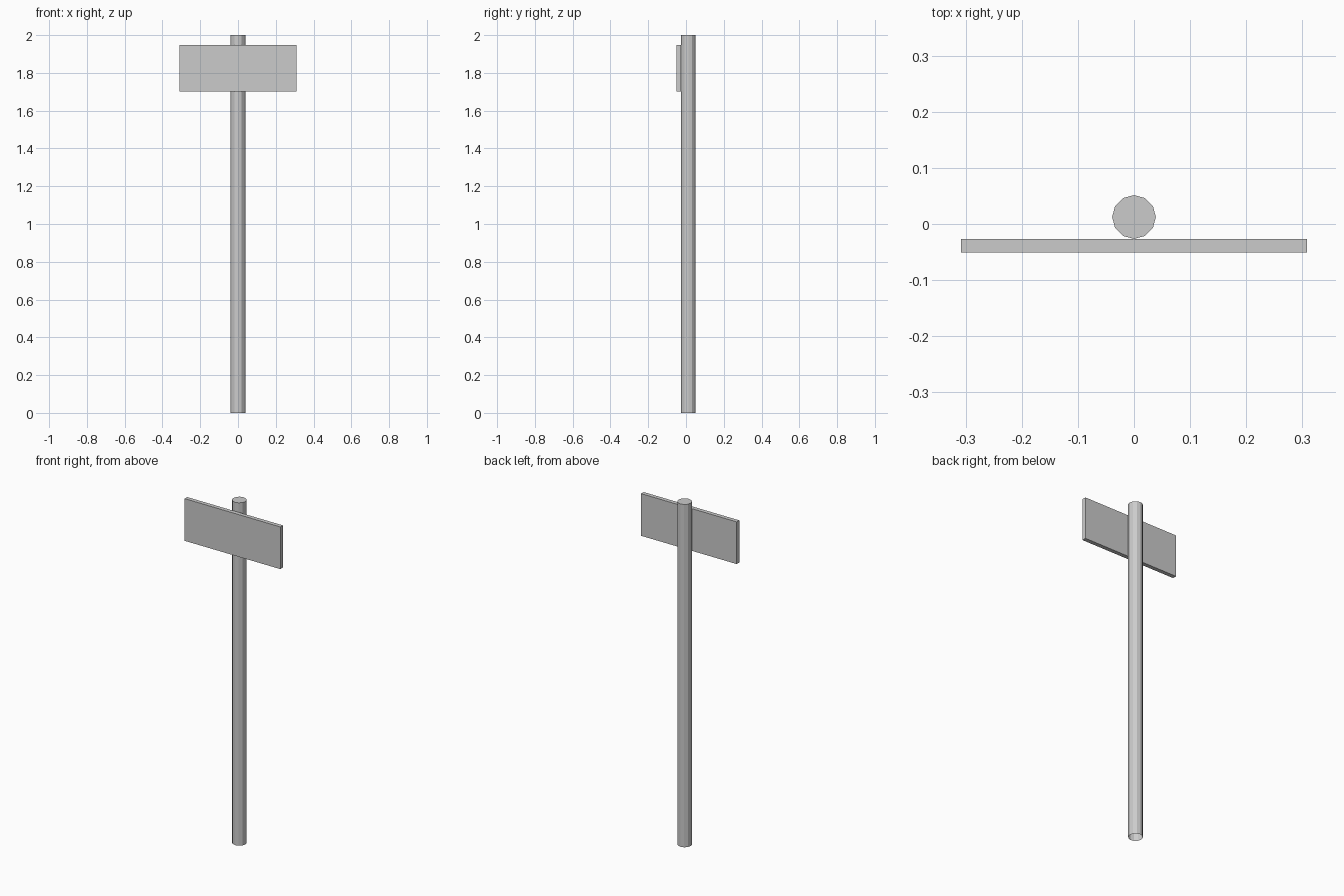
import bpy, bmesh
from mathutils import Matrix

if "Cube" in bpy.data.objects:
    bpy.data.objects.remove(bpy.data.objects["Cube"])


def make_object(name, bm):
    mesh = bpy.data.meshes.new(name)
    bm.to_mesh(mesh)
    bm.free()
    obj = bpy.data.objects.new(name, mesh)
    bpy.context.collection.objects.link(obj)
    return obj


# Twelve-sided post, closed on top and open at the ground
bm = bmesh.new()
bmesh.ops.create_cone(bm, cap_ends=True, segments=12, radius1=0.039, radius2=0.039,
                      depth=2.0, matrix=Matrix.Translation((0, 0.0125, 1.0)))
bottom = [f for f in bm.faces if f.normal.z < -0.9]
bmesh.ops.delete(bm, geom=bottom, context='FACES_ONLY')
make_object("post", bm)

# Sign board resting against the front of the post
bm = bmesh.new()
bmesh.ops.create_cube(bm, size=1.0, matrix=Matrix.Translation((0, -0.0385, 1.825))
                      @ Matrix.Diagonal((0.617, 0.024, 0.246, 1)))
make_object("sign_board", bm)
